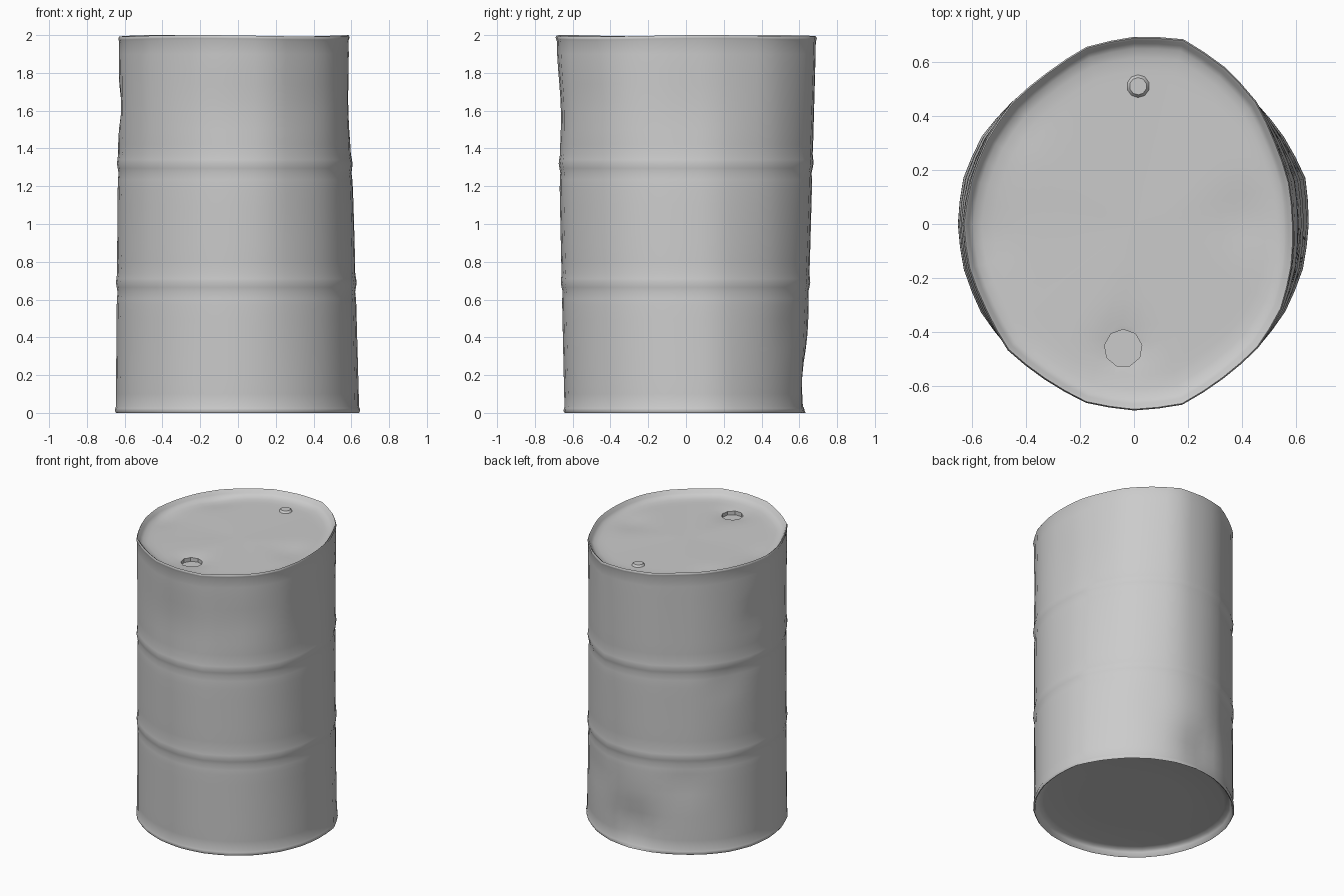
import bpy, bmesh, math

if "Cube" in bpy.data.objects:
    bpy.data.objects.remove(bpy.data.objects["Cube"])

N = 48
# Battered outlines: radius every 15 degrees, starting at +x
TOP = [.59, .595, .605, .64, .67, .707, .692, .678, .645, .637, .628, .625,
       .633, .633, .635, .66, .663, .685, .69, .692, .66, .648, .63, .605]
BOTTOM = [.645, .655, .64, .635, .635, .637, .637, .632, .63, .637, .648, .652,
          .65, .65, .652, .652, .648, .646, .646, .646, .646, .646, .645, .645]
# Dents in the wall: angle, height, depth, angular width, vertical width
DENTS = [(93, .17, .034, 13, .15), (176, 1.62, .018, 12, .10), (270, 1.6, .016, 25, .22),
         (0, 1.6, .014, 25, .25), (150, 1.2, .012, 10, .1), (125, .5, .010, 10, .1),
         (60, .45, .008, 14, .12), (310, 1.65, .006, 15, .12)]
# Dips in the lid: x, y, depth, width
DIPS = [(.40, .02, .012, .12), (-.42, .38, .010, .1), (-.55, -.05, .008, .1),
        (-.04, -.46, .022, .085)]


def outline(table, i):
    """Point i of a nearly straight-sided outline, two steps per table entry."""
    def corner(k):
        a = math.radians(15 * k)
        r = table[k % 24]
        return r * math.cos(a), r * math.sin(a)
    p, q = corner(i // 2), corner(i // 2 + i % 2)
    bulge = 1 + .005 * (i % 2)
    return (p[0] + q[0]) / 2 * bulge, (p[1] + q[1]) / 2 * bulge


def ring_point(i, z, offset, scale):
    t = min(1, max(0, z / 2))
    (tx, ty), (bx, by) = outline(TOP, i), outline(BOTTOM, i)
    x, y = bx + (tx - bx) * t, by + (ty - by) * t
    r, a = math.hypot(x, y), math.atan2(y, x)
    d = offset
    if scale == 1:
        for ang, dz, depth, wa, wz in DENTS:
            da = (math.degrees(a) - ang + 180) % 360 - 180
            d -= depth * math.exp(-(da / wa) ** 2 - ((z - dz) / wz) ** 2)
    k = scale * (r + d) / r
    x, y = x * k, y * k
    if z > 1.9:
        # wavy top rim and dented lid
        z += .004 * math.sin(3 * a + 1) * scale - .004 * (z > 1.98)
        if scale < .95:
            z -= sum(dp * math.exp(-((x - u) ** 2 + (y - v) ** 2) / w ** 2)
                     for u, v, dp, w in DIPS)
    return x, y, z


# Drum profile: height, radial offset, scale (bottom centre up and over to the lid)
LID, FLOOR = 1.95, .05
profile = [(FLOOR, 0, .5), (FLOOR, 0, .9), (FLOOR - .006, 0, .95), (.03, 0, .97),
           (.004, 0, .982), (0, -.001, .995), (.01, .002, 1), (.024, 0, 1), (.034, -.004, 1)]
profile += [(z, -.003, 1) for z in (.1, .18, .26, .34, .42, .5, .57)]
for rib in (.69, 1.32):
    # soft rolled hoops with a shallow groove below
    profile += [(rib - .085, -.004, 1), (rib - .05, -.007, 1), (rib - .025, -.002, 1),
                (rib, .002, 1), (rib + .02, .0, 1), (rib + .05, -.004, 1)]
    if rib < 1:
        profile += [(z, -.003, 1) for z in (.8, .9, 1.0, 1.1, 1.18)]
profile += [(z, -.003, 1) for z in (1.42, 1.5, 1.58, 1.66, 1.74, 1.82, 1.9)]
profile += [(1.968, -.004, 1), (1.98, 0, 1), (1.99, .001, 1), (2.0, -.001, .995),
            (1.994, 0, .982), (1.972, 0, .966), (1.96, 0, .94), (1.952, 0, .89)]
profile += [(LID, 0, s) for s in (.82, .76, .7, .64, .55, .4, .2)]

bm = bmesh.new()
rings = [[bm.verts.new(ring_point(i, *row)) for i in range(N)] for row in profile]
for lo, hi in zip(rings, rings[1:]):
    for i in range(N):
        j = (i + 1) % N
        bm.faces.new((lo[i], lo[j], hi[j], hi[i]))
for ring, z in ((rings[0], FLOOR), (rings[-1], LID)):
    c = bm.verts.new((0, 0, z))
    for i in range(N):
        bm.faces.new((ring[i], ring[(i + 1) % N], c))
bmesh.ops.recalc_face_normals(bm, faces=bm.faces)
mesh = bpy.data.meshes.new("drum_body")
bm.to_mesh(mesh)
bm.free()
drum = bpy.data.objects.new("drum_body", mesh)
bpy.context.collection.objects.link(drum)


def smooth(obj, degrees):
    bpy.ops.object.select_all(action='DESELECT')
    obj.select_set(True)
    bpy.context.view_layer.objects.active = obj
    bpy.ops.object.shade_smooth_by_angle(angle=math.radians(degrees))


smooth(drum, 80)

# Filler hole sunk into the lid
bpy.ops.mesh.primitive_cylinder_add(vertices=9, radius=.07, depth=.2,
                                    location=(-.04, -.46, LID + .065))
cutter = bpy.context.object
cutter.name = "filler_hole_cutter"
cutter.hide_render = True
cutter.display_type = 'WIRE'
cut = drum.modifiers.new("filler_hole", 'BOOLEAN')
cut.operation = 'DIFFERENCE'
cut.solver = 'EXACT'
cut.object = cutter

# Small vent plug: a low bevelled cap
bpy.ops.mesh.primitive_cone_add(vertices=10, radius1=.05, radius2=.032, depth=.024,
                                location=(.015, .51, LID))
plug = bpy.context.object
plug.name = "vent_plug"
smooth(plug, 30)
